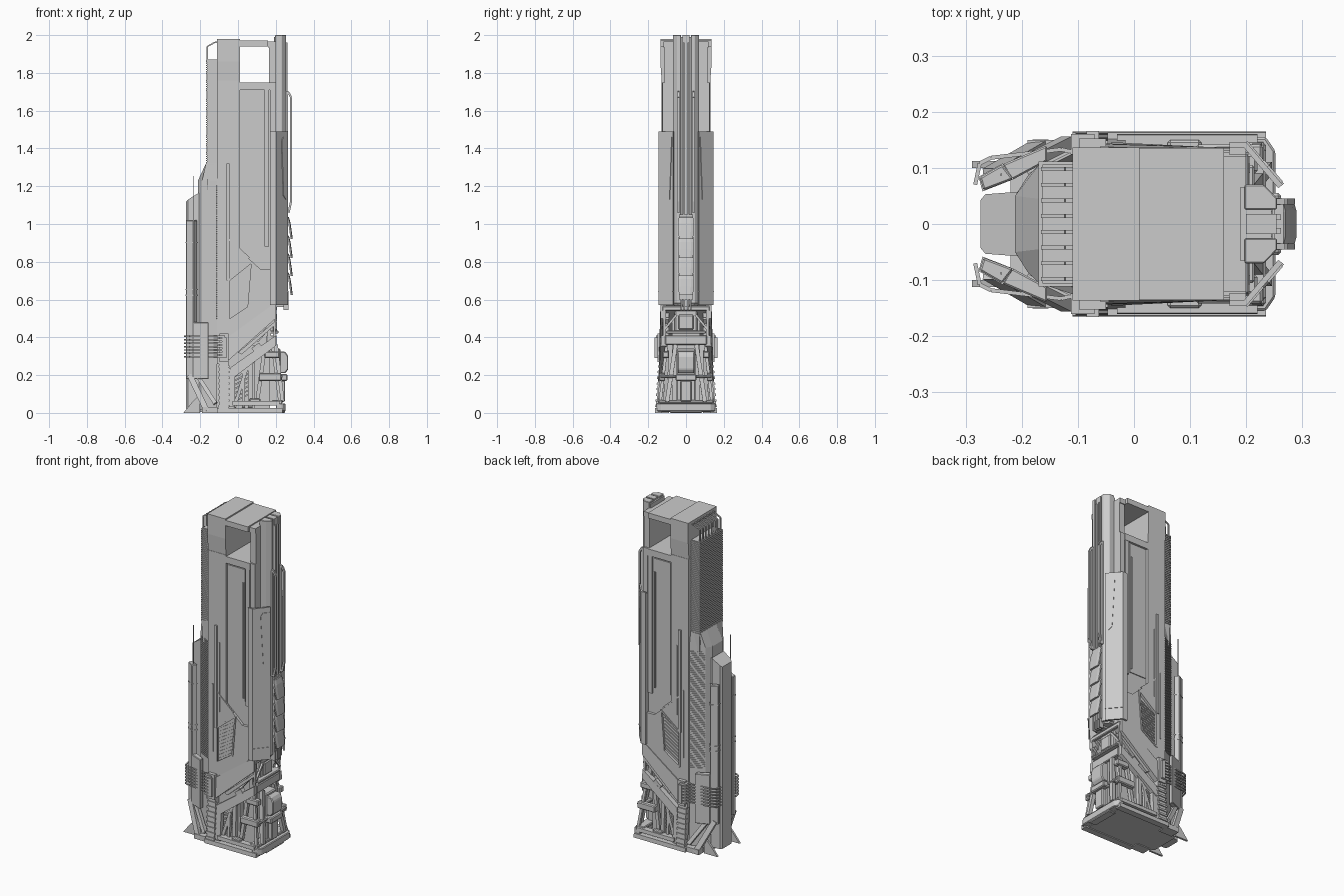
import bpy, bmesh, math
from mathutils import Vector as V

# ---- solids: each is a list of matching point rings, capped at both ends
def pz(pts, z0, z1): return [[(x, y, z) for x, y in pts] for z in (z0, z1)]
def py(pts, y0, y1): return [[(x, y, z) for x, z in pts] for y in (y0, y1)]
def bx(x0, x1, y0, y1, z0, z1): return pz([(x0, y0), (x1, y0), (x1, y1), (x0, y1)], z0, z1)
def sym(pts): return pts + [(x, -y) for x, y in reversed(pts)]

def flare(z): return 0.157 - 0.065 * min(z, 0.4)
def skin(pts, a, b):  # slab following the flared side wall
    return [[(x, flare(z) + o, z) for x, z in pts] for o in (a, b)]

def bar(p, q, w, h=None, n=4):  # straight beam between two points
    p, q = V(p), V(q)
    d = (q - p).normalized()
    u = d.cross(V((0, 1, 0)) if abs(d.y) < 0.9 else V((0, 0, 1))).normalized()
    v = d.cross(u)
    h = h or w
    k = 0.5 / math.cos(math.pi / n)
    offs = [(u * w * math.cos(t) + v * h * math.sin(t)) * k
            for t in [(i + 0.5) * 2 * math.pi / n for i in range(n)]]
    return [[tuple(c + o) for o in offs] for c in (p, q)]

def path(pts, w): return [bar(a, b, w) for a, b in zip(pts, pts[1:])]

def build(name, solids, mirror=False, bevel=0):
    bm = bmesh.new()
    for s in solids:
        for sy in ((1, -1) if mirror else (1,)):
            rs = [[bm.verts.new((x, y * sy, z)) for x, y, z in r] for r in s]
            n = len(rs[0])
            bm.faces.new(rs[0]); bm.faces.new(rs[-1])
            for a, b in zip(rs, rs[1:]):
                for i in range(n):
                    bm.faces.new((a[i], a[(i + 1) % n], b[(i + 1) % n], b[i]))
    bmesh.ops.recalc_face_normals(bm, faces=bm.faces)
    me = bpy.data.meshes.new(name)
    bm.to_mesh(me); bm.free()
    ob = bpy.data.objects.new(name, me)
    bpy.context.collection.objects.link(ob)
    if bevel:
        m = ob.modifiers.new("bevel", "BEVEL"); m.width = bevel; m.segments = 1
    return ob

# ---- main tower: core, outer wall with a slanted window, crown block
build("tower_core", [py([(-.11, .3), (-.11, 1.75), (.2, 1.75), (.2, .57)], -.115, .115)])
wall = build("outer_wall", [py([(-.11, .33), (-.11, 1.76), (.01, 1.76), (.01, .86), (.12, .76),
                                (.2, .76), (.2, .58)], .112, .131)], True)
window = [(-.05, .49), (.055, .56), (.075, .80), (-.05, .70)]
cut = build("window_cutter", [py(window, .116, .2)], True)
cut.hide_render = True
m = wall.modifiers.new("window", "BOOLEAN"); m.object = cut; m.operation = "DIFFERENCE"; m.solver = "EXACT"
bpy.context.view_layer.objects.active = wall
bpy.ops.object.modifier_apply(modifier="window")
bpy.data.objects.remove(cut)
build("window_frame", [bar((a[0], .131, a[1]), (b[0], .131, b[1]), .009)
                       for a, b in zip(window, window[1:] + window[:1])], True)
build("window_slats", [bar((-.045, .119, .51 + .02 * i), (.06, .119, .575 + .02 * i), .006)
                       for i in range(10)], True)
build("crown_block", [[[(x, y, z) for x, y in sym([(-.11, w), (.01, w)])]
                       for z, w in ((1.7, .125), (1.86, .136), (1.98, .136))]])
build("crown_bridge", [bx(.01, .16, -.135, .135, 1.94, 1.972), bx(.16, .2, -.12, .12, 1.935, 1.965),
                       bx(.165, .2, -.115, .115, 1.7, 1.94)])
build("bay_panel", [bx(.02, .13, .11, .12, .9, 1.7), bx(.14, .165, .11, .126, .88, 1.71),
                    bx(.01, .17, .11, .128, 1.71, 1.75), bx(.17, .2, .11, .124, .75, 1.75),
                    bx(.118, .126, .115, .127, .92, 1.62)], True)
build("wall_rails", [bx(-.06, -.045, .13, .139, .7, 1.32), bx(-.035, -.03, .13, .136, .8, 1.22),
                     bx(-.078, -.073, .13, .136, .55, .96),
                     bar((-.05, .132, .92), (.06, .132, .82), .008)], True)

# ---- louvred back section
build("back_section", [bx(-.163, -.1, -.106, .106, 1.18, 1.87)])
build("back_louvres", [bx(-.17, -.105, -.111, .111, 1.31 + .0112 * i, 1.3165 + .0112 * i) for i in range(50)])
lower = sym([(-.212, .05), (-.19, .085), (-.11, .125)])
build("back_lower", [pz(lower, 0.02, 1.23),
                     [[(x, y, 1.23) for x, y in lower],
                      [(x, y, 1.32) for x, y in sym([(-.17, .045), (-.17, .105), (-.11, .112)])]]])
build("flank_louvres", [bar((-.188, .087, .5 + .0115 * i), (-.112, .125, .5 + .0115 * i), .006)
                        for i in range(62)], True)
rails = []
for i in range(8):
    y = -.098 + i * .028
    rails += path([(-.162, y, 1.86), (-.162, y, 1.94), (-.122, y, 1.962), (-.105, y, 1.962)], .007)
build("roof_frames", rails)

# ---- rear lobe, angled columns, antennas and fins
lobe = sym([(-.274, .042), (-.265, .053), (-.2, .058)])
build("rear_lobe", [[[(x, y, 0.02) for x, y in lobe],
                     [(x, y, 1.12 + min(.05, (x + .274))) for x, y in lobe]]])
build("rear_columns", [pz([(-.275, .083), (-.235, .106), (-.215, .08), (-.268, .06)], .18, 1.02),
                       pz([(-.235, .106), (-.155, .14), (-.155, .112), (-.218, .078)], .18, .48)], True, .003)
build("column_bands", [pz([(-.277, .084), (-.234, .108), (-.214, .08), (-.27, .058)], z, z + .006)
                       for z in (.62, .65, .9)], True)
build("antennas", [bar((-.237, .088, 1.0), (-.237, .088, 1.255), .004, n=6)], True)
build("rear_braces", [bar((-.255, .088, .2), (-.165, .14, .01), .03, .022),
                      bar((-.21, .1, .19), (-.12, .145, .05), .022),
                      bx(-.19, -.1, .09, .15, 0, .03)], True)
build("foot_fins", [py([(-.289, 0), (-.2, 0), (-.2, .1), (-.24, .06)], .1, .112)], True)

# ---- strapping rings with clamps
loop = sym([(-.283, .07), (-.275, .108), (-.255, .118), (-.13, .133), (-.108, .128)])
rings = []
for i in range(7):
    pts = [(x, y, .297 + .018 * i) for x, y in loop]
    rings += path(pts, .007)
build("strap_rings", rings)
build("strap_clamps", [bx(-.098, -.05, .12, .152, .27, .42), bx(-.085, -.062, .15, .166, .29, .4)] +
      [bx(-.112, -.07, .12, .16, .291 + .018 * i, .303 + .018 * i) for i in range(7)], True)

# ---- spine on the right side
build("spine_core", [pz(sym([(.19, .066), (.225, .066), (.245, .042)]), .57, 1.99)])
build("spine_ribs", [pz([(.197, .07), (.232, .07), (.255, .046), (.255, .026), (.197, .026)], .58, 2.0)], True, .002)
build("spine_centre", [bx(.2, .254, -.018, .018, .56, 2.0)] +
      [bx(.25, .262, y, y + .01, 1.04, 1.96) for y in (-.017, .007)])
rail = [(.25, .04, 1.7), (.268, .04, 1.695), (.281, .04, 1.67), (.281, .04, 1.12), (.268, .04, 1.06)]
build("spine_guards", path(rail, .011) + [bx(.25, .264, .034, .046, 1.06, 1.7)], True)

# ---- overlapping curved scales
scales = []
for z in (.92, .82, .725, .625):
    curve = [(.258, .125), (.27, .115), (.278, .085), (.284, .045), (.29, 0)]
    half = (.03, .038, .042, .043, .036)
    prof = []
    for (x, dz), w in zip(curve, half):
        prof.append([(x - .012, -w, z + dz), (x - .004, -w, z + dz), (x, -w * .6, z + dz),
                     (x, w * .6, z + dz), (x - .004, w, z + dz), (x - .012, w, z + dz)])
    scales.append(prof)
build("spine_scales", scales)
build("scale_bed", [bx(.25, .266, -.036, .036, .6, 1.05)] +
      [bx(.24, .268, y, y + .008, .545, .64) for y in (-.03, -.012, .004, .022)])

# ---- angled side shields with tapered insets
build("side_shields", [pz([(.17, .146), (.2, .146), (.265, .07), (.257, .064), (.196, .136), (.17, .136)], .57, 1.49),
                       bx(.17, .2, .1, .138, .57, 1.48)], True)
def on(t, z, o): return (.2 + .065 * t + .76 * o, .146 - .076 * t + .65 * o, z)
inset = [(.45, 1.44), (.58, 1.46), (.95, 1.46), (.9, 1.34), (.8, 1.13), (.6, 1.15)]
build("shield_insets", [[[on(t, z, o) for t, z in inset] for o in (-.002, .004)]], True)
build("shield_hem", [[[on(t, z, o) for t, z in ((0, .64), (1, .64), (1, .645), (0, .645))] for o in (-.002, .003)]], True)

# ---- lower machinery: flared side frames
build("diagonal_beam", [skin([(-.11, .36), (-.11, .26), (-.07, .26), (.2, .5), (.2, .585)], -.025, .004),
                        skin([(-.04, .24), (-.04, .17), (-.005, .2), (.2, .355), (.2, .41)], -.03, 0),
                        skin([(.0, .32), (.02, .31), (.19, .46), (.19, .48)], -.03, -.006),
                        skin([(-.05, .24), (-.05, .03), (-.015, .03), (-.015, .21)], -.03, -.004)], True)
build("ladder_columns", [skin([(-.1, 0), (-.05, 0), (-.05, .3), (-.1, .3)], -.03, .002)] +
      [skin([(-.104, z), (-.046, z), (-.046, z + .012), (-.104, z + .012)], -.01, .008)
       for z in [.03 + .03 * i for i in range(8)]], True)
build("machine_struts", [bar((-.02, .125, .03), (.05, .118, .25), .018), bar((.03, .13, .03), (.03, .12, .22), .016),
                         bar((.065, .125, .03), (.065, .115, .26), .022), bar((.1, .11, .05), (.14, .1, .33), .02),
                         bar((.1, .1, .38), (.2, .1, .5), .018), bar((.2, .115, .56), (.19, .115, .38), .012),
                         bar((.2, .05, .52), (.2, .115, .44), .012), bar((.165, .1, .37), (.165, .1, .56), .02),
                         bar((.2, .055, .36), (.235, .1, .06), .022), bar((.18, .1, .38), (.225, .14, .03), .016),
                         bar((.08, .12, .33), (.12, .12, .36), .03), bar((0, .118, .2), (.08, .118, .27), .014)], True)
build("machine_grille", [bar((-.04 + .0, .114, .05 + .022 * i), (.06, .114, .1 + .022 * i), .008) for i in range(8)], True)
build("machine_core", [bx(-.11, .09, -.108, .108, .02, .36), bx(-.1, .17, -.075, .075, .02, .5),
                       py([(-.1, .3), (.19, .54), (.19, .58), (-.1, .58)], -.112, .112)])
build("core_panels", [bx(.16, .225, -.05, .05, .05, .34), bx(.15, .19, -.06, .06, .42, .57),
                      bx(.19, .205, -.04, .04, .44, .52)], False, .006)
build("cross_beams", [bx(.15, .205, -.11, .11, .36, .41), bx(.17, .205, -.125, .125, .54, .565),
                      bx(.16, .215, -.105, .105, .42, .435), bx(.19, .235, -.135, .135, .185, .2),
                      bx(.18, .235, -.145, .145, .05, .068), bx(.2, .25, -.085, .085, .0, .03)], False, .004)
build("side_tanks", [bx(.11, .23, .11, .142, .17, .21), bx(.06, .12, .125, .15, .05, .075),
                     bx(.14, .22, .09, .125, .29, .325)], True, .005)
build("end_unit", [py([(.19, .21), (.25, .21), (.266, .23), (.266, .3), (.25, .325), (.19, .325)], -.045, .045),
                   bx(.2, .262, -.055, .055, .17, .205), bx(.22, .25, -.03, .03, .06, .17)], False, .005)

# ---- base frame
build("base_rails", [skin([(-.11, 0), (.235, 0), (.235, .025), (-.11, .025)], -.03, .008),
                     skin([(-.03, .04), (.22, .04), (.22, .062), (-.03, .062)], -.03, .006)], True)
build("base_end", [pz(sym([(.2, .155), (.235, .155), (.252, .13), (.252, .06)]), .008, .05)], False, .004)
build("base_plate", [pz(sym([(-.22, .08), (-.155, .14), (.215, .14)]), .005, .02)])
